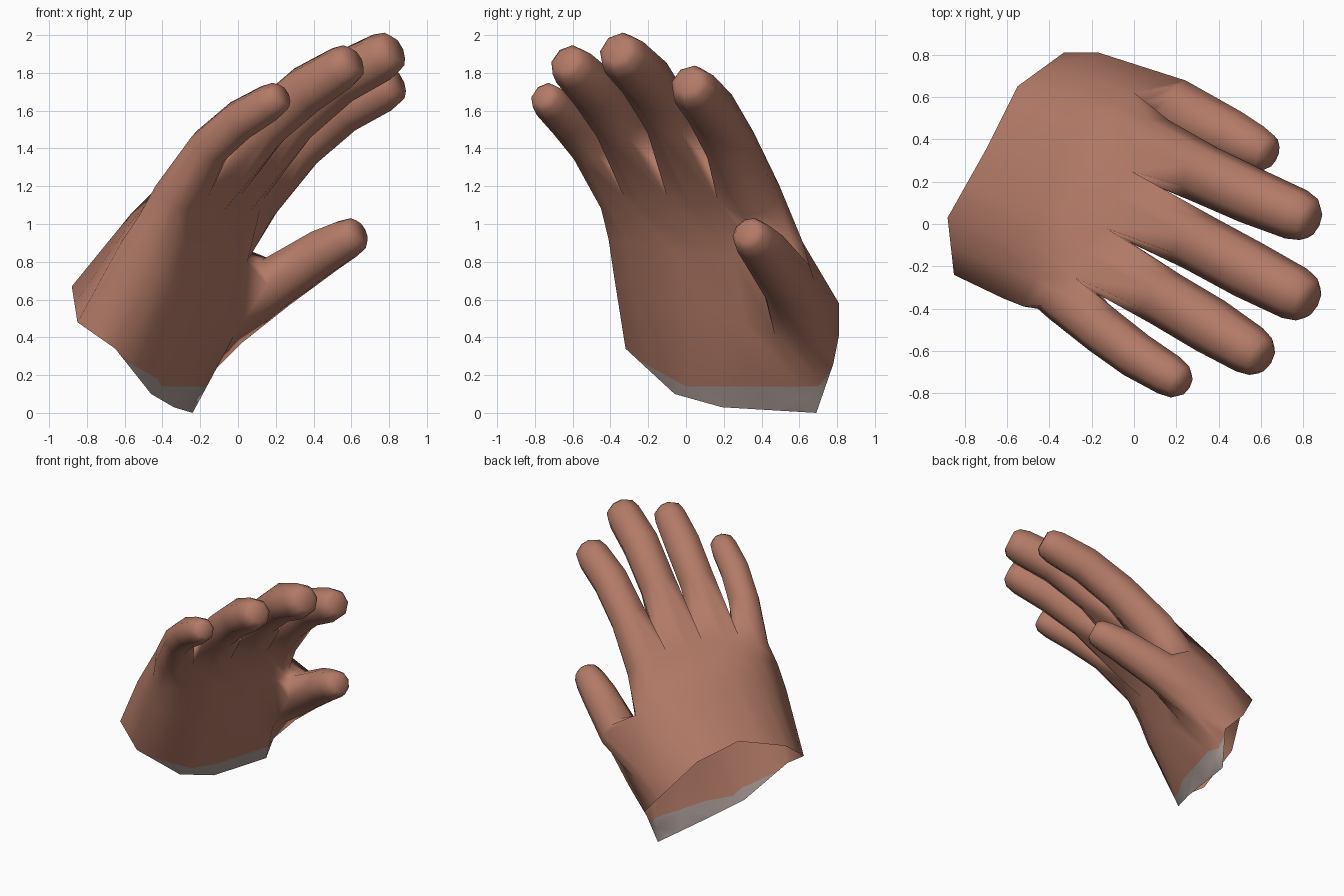
import bpy, bmesh, math
from mathutils import Vector

if "Cube" in bpy.data.objects:
    bpy.data.objects.remove(bpy.data.objects["Cube"])


def material(name, rgb):
    m = bpy.data.materials.new(name)
    m.diffuse_color = (*rgb, 1)
    m.use_nodes = True
    m.node_tree.nodes["Principled BSDF"].inputs["Base Color"].default_value = m.diffuse_color
    return m


SKIN = material("skin", (0.45, 0.195, 0.135))
GREY = material("wrist_grey", (0.39, 0.32, 0.30))
ACROSS = Vector((.5, .86, 0))          # from little finger to index finger
bm = bmesh.new()


def halve(line):
    """Insert midpoints into a polyline."""
    out = [line[0]]
    for a, b in zip(line, line[1:]):
        out += [(a + b) / 2, b]
    return out


def ring20(pts):
    """Palm section: 9 points on the back, 9 on the palm side, 1 on each edge."""
    p = [Vector(q) for q in pts]
    back = halve([p[i] for i in (1, 0, 9, 8, 7)])
    palm = halve([p[i] for i in (6, 5, 4, 3, 2)])
    return back + [(back[-1] + palm[0]) / 2] + palm + [(back[0] + palm[-1]) / 2]


def add(points):
    return [bm.verts.new(p) for p in points]


def bridge(a, b, skip=()):
    n = len(a)
    for i in range(n):
        if i not in skip:
            j = (i + 1) % n
            bm.faces.new((a[i], a[j], b[j], b[i]))


def extrude_digit(loop, path, radii):
    """Continue an open loop as a round digit along a path, with a blunt tip."""
    pts = [Vector(p) for p in path]
    n = len(loop)
    base = sum((v.co for v in loop), Vector()) / n
    d = (pts[-1] - pts[-2]).normalized()
    end, r = pts.pop(), radii[-1]
    pts += [end - d * .10, end - d * .03, end]
    rad = list(radii[:-1]) + [r, r * .85, r * .58]
    chain = [base] + pts
    prev = loop
    for k, p in enumerate(pts, 1):
        t = (chain[min(k + 1, len(pts))] - chain[k - 1]).normalized()
        x = (ACROSS - t * ACROSS.dot(t)).normalized()
        y = t.cross(x)
        c = sum((v.co for v in prev), Vector()) / n
        ang = [math.atan2((v.co - c).dot(y), (v.co - c).dot(x)) for v in prev]
        turn = sum(math.sin(ang[(i + 1) % n] - ang[i]) for i in range(n))
        s = math.copysign(2 * math.pi / n, turn)
        off = [ang[i] - s * i for i in range(n)]
        o = math.atan2(sum(map(math.sin, off)), sum(map(math.cos, off)))
        ring = add([p + (x * math.cos(o + s * i) + y * math.sin(o + s * i)) * rad[k - 1]
                    for i in range(n)])
        bridge(prev, ring)
        prev = ring
    bm.faces.new(prev)


# Palm sections: open wrist rim, thumb root, web
wrist = [(-.88, .03, .67), (-.85, -.24, .48), (-.65, -.32, .34), (-.46, -.06, .10), (-.34, .19, .03),
         (-.24, .69, 0), (-.19, .78, .26), (-.33, .81, .41), (-.55, .65, .69), (-.70, .35, .78)]
heel = [(-.57, -.09, 1.05), (-.62, -.35, .90), (-.45, -.385, .75), (-.25, -.15, .62), (-.12, .15, .53),
        (-.02, .47, .41), (.02, .68, .37), (-.17, .81, .58), (-.28, .57, .95), (-.42, .25, 1.05)]
web = [(-.42, -.12, 1.20), (-.52, -.39, 1.05), (-.39, -.41, .92), (-.18, -.20, .87), (-.05, .10, .84),
       (.05, .40, .80), (.07, .53, .84), (0, .62, .90), (-.12, .50, 1.10), (-.27, .20, 1.19)]

# Digits: base centre, base radius, later path points, radii
fingers = [((-.33, -.345, 1.15), .125, [(-.15, -.50, 1.41), (.01, -.62, 1.55), (.24, -.76, 1.685)],
            [.115, .11, .10]),
           ((-.16, -.18, 1.17), .14, [(.15, -.355, 1.53), (.36, -.48, 1.71), (.62, -.64, 1.87)],
            [.135, .135, .12]),
           ((-.02, .09, 1.17), .14, [(.30, -.085, 1.56), (.54, -.215, 1.77), (.84, -.37, 1.925)],
            [.14, .14, .13]),
           ((.09, .36, 1.14), .15, [(.33, .235, 1.42), (.56, .13, 1.61), (.85, .01, 1.755)],
            [.14, .135, .125])]

# Finger base octagons; neighbours share the three points of each gap
octs, dirs = [], []
for c, r, path, _ in fingers:
    t = (Vector(path[0]) - Vector(c)).normalized()
    x = (ACROSS - t * ACROSS.dot(t)).normalized()
    y = t.cross(x)
    y = y if y.z > 0 else -y
    dirs.append(t)
    octs.append([Vector(c) + (x * math.cos(a) + y * math.sin(a)) * r
                 for a in (math.radians(135 - 45 * k) for k in range(8))])
gaps = [[octs[0][k] for k in (0, 7, 6)]]
for a, b, t in zip(octs, octs[1:], dirs):
    gaps.append([(a[i] + b[j]) / 2 + t * push
                 for i, j, push in ((2, 0, .03), (3, 7, .12), (4, 6, .05))])
gaps.append([octs[3][k] for k in (2, 3, 4)])
G = [add(g) for g in gaps]
top = add([o[1] for o in octs])
low = add([o[5] for o in octs])
back, under = [G[0][0]], [G[0][2]]
for i in range(4):
    back += [top[i], G[i + 1][0]]
    under += [low[i], G[i + 1][2]]
knuckles = back + [G[4][1]] + under[::-1] + [G[0][1]]

W, H, N = (add(ring20(r)) for r in (wrist, heel, web))
bridge(W, H)
bridge(H, N, skip=(8, 9, 10, 11))      # opening for the thumb
bridge(N, knuckles)

# Fingers and thumb
for i, (c, r, path, radii) in enumerate(fingers):
    a, b = G[i], G[i + 1]
    extrude_digit([a[0], top[i], b[0], b[1], b[2], low[i], a[2], a[1]], path, radii)
extrude_digit(H[8:13] + N[8:13][::-1],
              [(.20, .54, .69), (.46, .415, .86), (.65, .32, .96)], [.145, .125, .11])

# Grey wrist band: cut along three planes, colour everything below any of them
planes = [(Vector((0, 0, .14)), Vector((0, 0, 1))),
          (Vector((0, 0, .14)), Vector((0, .55, 1))),
          (Vector((0, .7, .14)), Vector((0, -1.2, 1)))]
for co, no in planes:
    bmesh.ops.bisect_plane(bm, geom=bm.verts[:] + bm.edges[:] + bm.faces[:],
                           plane_co=co, plane_no=no)
bmesh.ops.recalc_face_normals(bm, faces=bm.faces)
for f in bm.faces:
    c = f.calc_center_median()
    f.smooth = True
    f.material_index = int(c.z < .5 and any((c - co).dot(no) < 0 for co, no in planes))

me = bpy.data.meshes.new("hand")
bm.to_mesh(me)
bm.free()
me.materials.append(SKIN)
me.materials.append(GREY)
bpy.context.collection.objects.link(bpy.data.objects.new("hand", me))
